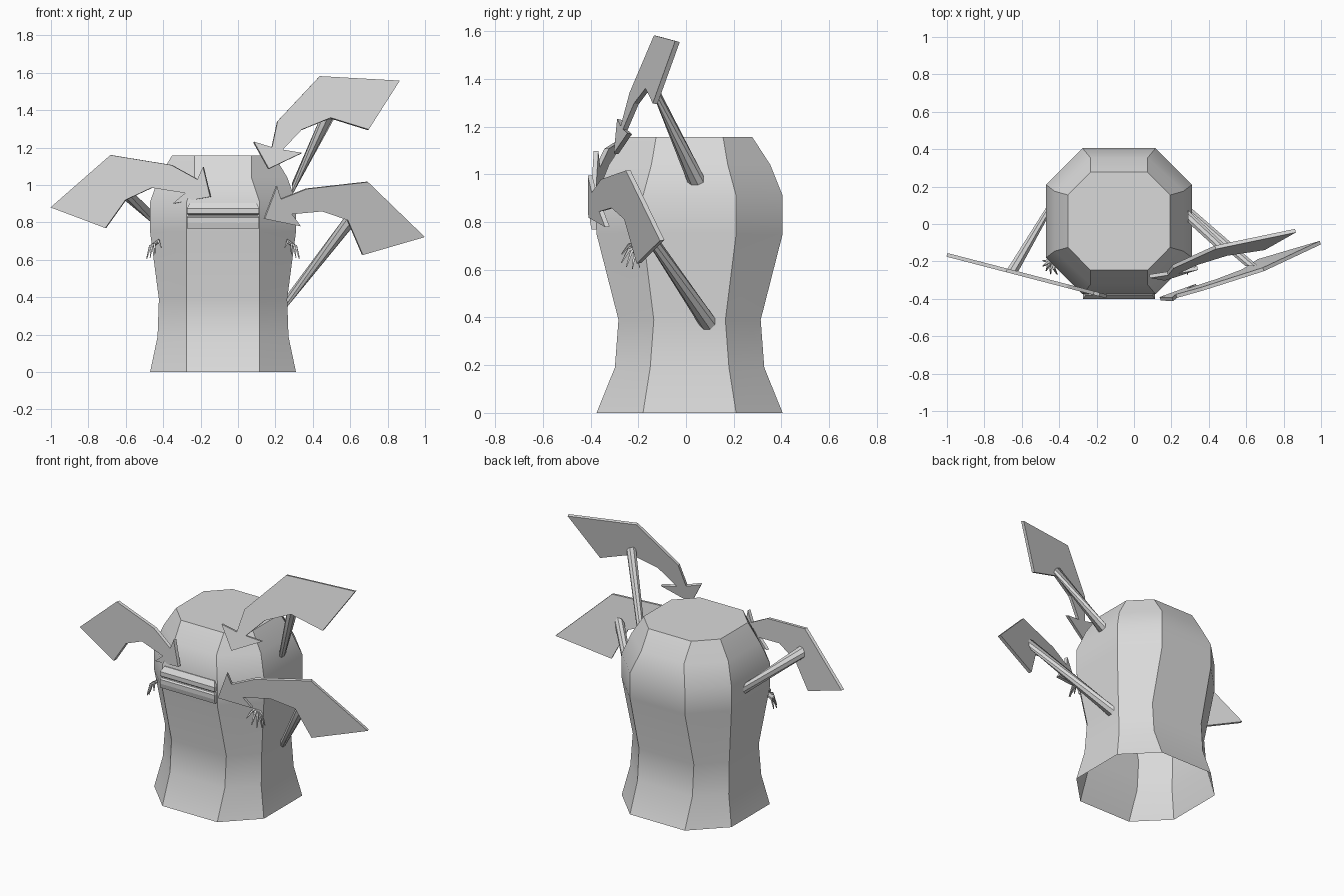
import bpy, bmesh, math
from mathutils import Vector

if "Cube" in bpy.data.objects:
    bpy.data.objects.remove(bpy.data.objects["Cube"])

CX, CY = -0.08, 0.015          # body axis

grey = bpy.data.materials.new("plain grey")
grey.diffuse_color = (0.7, 0.7, 0.7, 1)
grey.use_nodes = True
grey.node_tree.nodes["Principled BSDF"].inputs["Base Color"].default_value = grey.diffuse_color


def finish(name, bm, smooth=True):
    bmesh.ops.recalc_face_normals(bm, faces=bm.faces)
    me = bpy.data.meshes.new(name)
    bm.to_mesh(me)
    bm.free()
    me.materials.append(grey)
    ob = bpy.data.objects.new(name, me)
    bpy.context.collection.objects.link(ob)
    if smooth:
        bpy.ops.object.select_all(action='DESELECT')
        ob.select_set(True)
        bpy.context.view_layer.objects.active = ob
        bpy.ops.object.shade_smooth_by_angle(angle=math.radians(30))
    return ob


def loft(bm, rings, cap_start=True, cap_end=True):
    """Join equal-sized point rings with quads."""
    vs = [[bm.verts.new(p) for p in r] for r in rings]
    n = len(vs[0])
    for a, b in zip(vs, vs[1:]):
        for i in range(n):
            j = (i + 1) % n
            bm.faces.new((a[i], a[j], b[j], b[i]))
    if cap_start:
        bm.faces.new(vs[0][::-1])
    if cap_end:
        bm.faces.new(vs[-1])


# Body: chamfered square rings, open at the bottom
# z, half width x, half width y, flat half x, flat half y
levels = [(0, .39, .39, .195, .195), (.19, .35, .313, .195, .165),
          (.39, .343, .298, .195, .15), (.75, .39, .39, .195, .195),
          (.91, .39, .39, .195, .195), (1.04, .344, .338, .152, .16),
          (1.157, .273, .262, .152, .14)]
rings = []
for z, hx, hy, fx, fy in levels:
    octagon = [(hx, -fy), (hx, fy), (fx, hy), (-fx, hy),
               (-hx, fy), (-hx, -fy), (-fx, -hy), (fx, -hy)]
    rings.append([(CX + x, CY + y, z) for x, y in octagon])
bm = bmesh.new()
loft(bm, rings, cap_start=False)
finish("body", bm)


# Mouth: two wedge lips with a narrow slot between them
def lip(name, z_slot, z_edge, y_edge, w_edge):
    s = 1 if z_edge > z_slot else -1
    sections = [(z_slot, -.392, .188), (z_slot + s * .008, -.402, .193),
                (z_slot + s * .035, -.402, .193), (z_edge, y_edge, w_edge)]
    bm = bmesh.new()
    loft(bm, [[(CX - w, y, z), (CX + w, y, z), (CX + w, -.34, z), (CX - w, -.34, z)]
              for z, y, w in sections])
    finish(name, bm, False)


lip("upper_lip", .84, .905, -.38, .178)
lip("lower_lip", .833, .768, -.395, .193)


# Arrow plates: an x/z outline laid on the plane y = a + b*x + c*z
def arrow(name, outline, a, b, c, thick=.02):
    normal = Vector((-b, 1, -c)).normalized() * thick / 2
    pts = [Vector((x, a + b * x + c * z, z)) for x, z in outline]
    bm = bmesh.new()
    loft(bm, [[p - normal for p in pts], [p + normal for p in pts]])
    finish(name, bm, False)


arrow("left_arrow",
      [(-1.0, .88), (-.68, 1.16), (-.355, 1.107), (-.215, 1.03), (-.185, 1.097),
       (-.147, .937), (-.348, .9), (-.28, .957), (-.46, .985), (-.6, .92), (-.707, .77)],
      -.425, -.26, 0)
arrow("top_arrow",
      [(.863, 1.556), (.435, 1.58), (.21, 1.34), (.18, 1.2), (.083, 1.23),
       (.163, 1.086), (.34, 1.17), (.238, 1.187), (.34, 1.295), (.494, 1.358), (.697, 1.295)],
      -.568, .22, .22)
arrow("right_arrow",
      [(.996, .723), (.692, 1.017), (.366, .98), (.227, .925), (.206, .995),
       (.14, .82), (.334, .78), (.286, .845), (.446, .86), (.585, .813), (.665, .627)],
      -.333, .335, -.139)


# Poles: start flat on the body's side, turn to end flat on the arrow's back
def pole(name, start, end, side, r=.036, n=8):
    angles = [2 * math.pi * (i + .5) / n for i in range(n)]
    a = [Vector(start) + r * Vector((0, math.cos(t), math.sin(t))) for t in angles]
    b = [Vector(end) + r * Vector((side * math.cos(t), 0, math.sin(t))) for t in angles]
    bm = bmesh.new()
    loft(bm, [a, b])
    finish(name, bm)


pole("left_pole", (-.46, .07, .83), (-.65, -.25, 1.0), -1)
pole("top_pole", (.29, .04, .98), (.49, -.145, 1.385), 1)
pole("right_pole", (.262, .09, .38), (.63, -.225, .85), 1)

# Hands: a small palm with thin drooping fingers, mirrored to the other side
wrist = Vector((.262, -.185, .70))
tips = [(.328, -.195, .61), (.328, -.225, .605), (.31, -.25, .612),
        (.285, -.27, .63), (.25, -.27, .665)]


def mirrored(p, s):
    return Vector((CX + s * (p.x - CX), p.y, p.z))


for s, side in ((1, "right"), (-1, "left")):
    bm = bmesh.new()
    for t in tips:
        tip = Vector(t)
        knuckle = wrist.lerp(tip, .55) + Vector((.012, -.008, .022))
        path = [(wrist, .012), (knuckle, .008), (tip, .003)]
        axis = (tip - wrist).normalized()
        u = axis.cross(Vector((1, -1, 0))).normalized()
        v = axis.cross(u)
        loft(bm, [[mirrored(p + r * d, s) for d in (u, v, -u, -v)] for p, r in path])
    finish(side + "_hand", bm)
